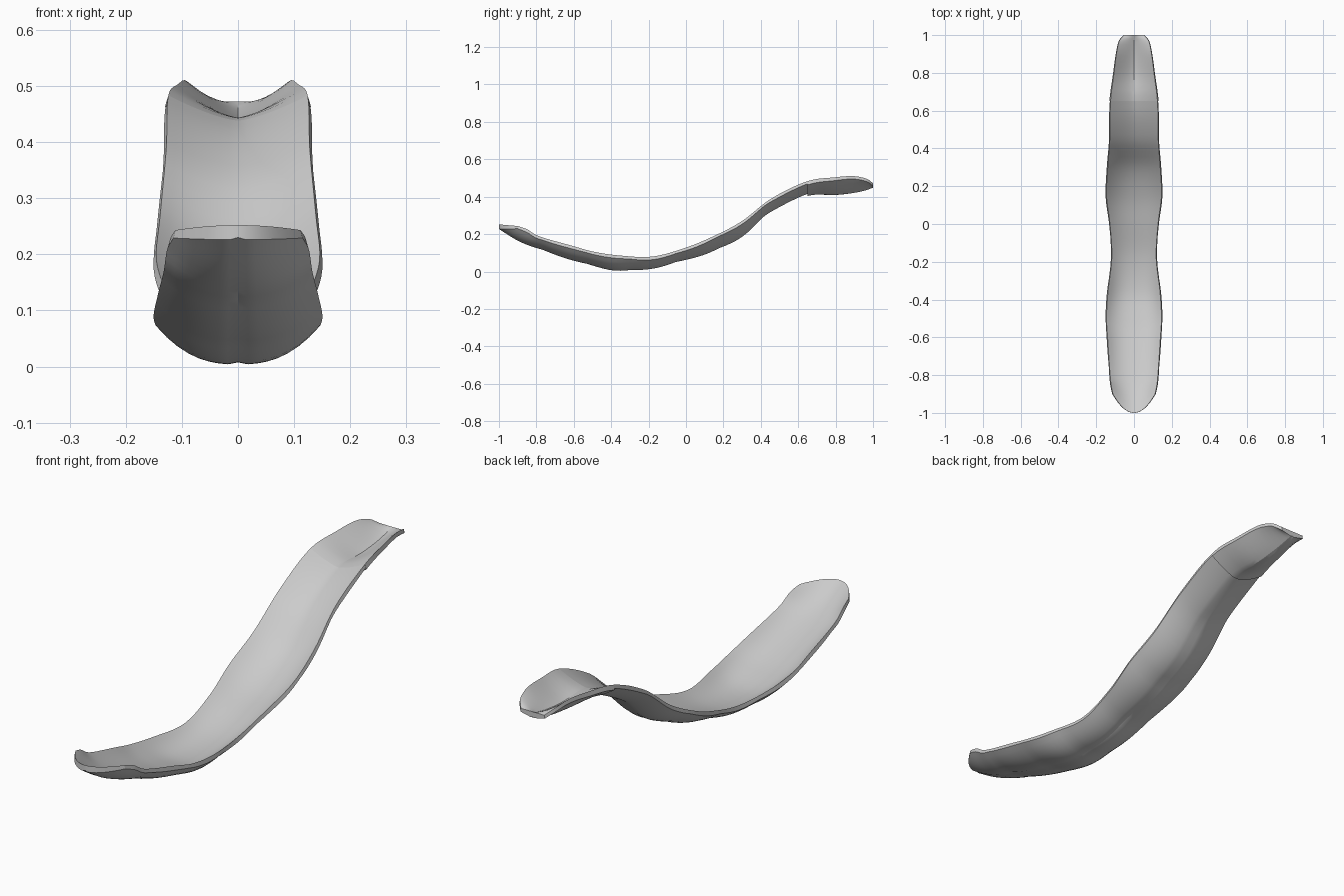
import bpy
import math

cube = bpy.data.objects.get("Cube")
if cube:
    bpy.data.objects.remove(cube, do_unlink=True)

# Stations along the strip:
# y, half width, underside height, rim height, curve power, end bow
STATIONS = [
    (-1.0, .115, .226, .243, 2.0, .10),
    (-.9, .125, .170, .226, 2.2, .05),
    (-.8, .131, .128, .190, 2.4, .01),
    (-.6, .144, .062, .135, 2.6, 0),
    (-.5, .150, .034, .107, 2.6, 0),
    (-.36, .142, .008, .086, 2.6, 0),
    (-.18, .121, .020, .080, 2.4, 0),
    (0, .131, .066, .128, 2.2, 0),
    (.15, .150, .113, .190, 2.2, 0),
    (.3, .143, .190, .270, 2.0, 0),
    (.45, .132, .318, .386, 1.7, 0),
    (.65, .128, .412, .483, 1.4, 0),
    (.8, .109, .412, .504, 1.25, 0),
    (.9, .096, .420, .510, 1.2, 0),
    (.97, .080, .434, .494, 1.1, 0),
    (1.0, .055, .446, .472, 1.0, 0),
]
COLUMNS = 16
RIM, CORE = .014, .026      # shell thickness at the rim and at the middle


def slope(i, k):
    a, b = STATIONS[max(i - 1, 0)], STATIONS[min(i + 1, len(STATIONS) - 1)]
    return (b[k] - a[k]) / (b[0] - a[0])


def sample(y):
    """Smoothly interpolate every station value at y."""
    i = 0
    while i < len(STATIONS) - 2 and y > STATIONS[i + 1][0]:
        i += 1
    a, b = STATIONS[i], STATIONS[i + 1]
    h = b[0] - a[0]
    t = (y - a[0]) / h
    out = []
    for k in range(1, len(a)):
        out.append((2 * t**3 - 3 * t**2 + 1) * a[k] + (3 * t**2 - 2 * t**3) * b[k]
                   + h * (t**3 - 2 * t**2 + t) * slope(i, k)
                   + h * (t**3 - t**2) * slope(i + 1, k))
    return out


def section(y, swell):
    """Closed ring: underside from right to left, then the hollow back again."""
    w, low, rim, power, bow = sample(y)
    us = [2 * c / COLUMNS - 1 for c in range(COLUMNS + 1)]
    ring = []
    for u in us:
        a = abs(u)
        z = low + (rim - RIM - low) * a**power
        z -= swell * (1 - a * .5)
        if a < .01:
            z += .004           # centre groove
        ring.append((u * (w + swell * .2), y + bow * a * a, z))
    for u in reversed(us):
        a = abs(u)
        z = low + CORE + (rim - low - CORE) * a**power
        ring.append((u * w * .97, y + bow * a * a, z))
    return ring


def loft(name, ys, swell, material):
    rings = [section(y, swell(y)) for y in ys]
    n = len(rings[0])
    verts = [p for ring in rings for p in ring]
    faces = []
    for r in range(len(rings) - 1):
        for c in range(n):
            d = (c + 1) % n
            faces.append((r * n + c, r * n + d, (r + 1) * n + d, (r + 1) * n + c))
    # Cap both ends with strips between underside and hollow
    last = (len(rings) - 1) * n
    for c in range(COLUMNS):
        quad = (c, n - 1 - c, n - 2 - c, c + 1)
        faces.append(quad)
        faces.append(tuple(last + v for v in reversed(quad)))
    mesh = bpy.data.meshes.new(name)
    mesh.from_pydata(verts, [], faces)
    mesh.materials.append(material)
    obj = bpy.data.objects.new(name, mesh)
    bpy.context.collection.objects.link(obj)
    bpy.ops.object.select_all(action='DESELECT')
    obj.select_set(True)
    bpy.context.view_layer.objects.active = obj
    # Consistent outward normals
    bpy.ops.object.mode_set(mode='EDIT')
    bpy.ops.mesh.select_all(action='SELECT')
    bpy.ops.mesh.normals_make_consistent(inside=False)
    bpy.ops.object.mode_set(mode='OBJECT')
    bpy.ops.object.shade_smooth_by_angle(angle=math.radians(22))
    return obj


def steps(start, end, count):
    return [start + (end - start) * i / count for i in range(count + 1)]


grey = bpy.data.materials.new("plain grey")
grey.use_nodes = True
grey.diffuse_color = (.6, .6, .6, 1)
grey.node_tree.nodes["Principled BSDF"].inputs["Base Color"].default_value = (.6, .6, .6, 1)

# Long trough with softly bulging segments underneath
SPLIT = .65
loft("curved_trough", steps(-1, SPLIT, 56),
     lambda y: .006 * abs(math.sin(math.pi * 7 * (y + 1) / (SPLIT + 1))), grey)

# Raised end piece, slightly thicker where it meets the trough
loft("end_piece", steps(SPLIT, .95, 10) + steps(.96, 1, 4),
     lambda y: .012 * (1 - y) / (1 - SPLIT), grey)
